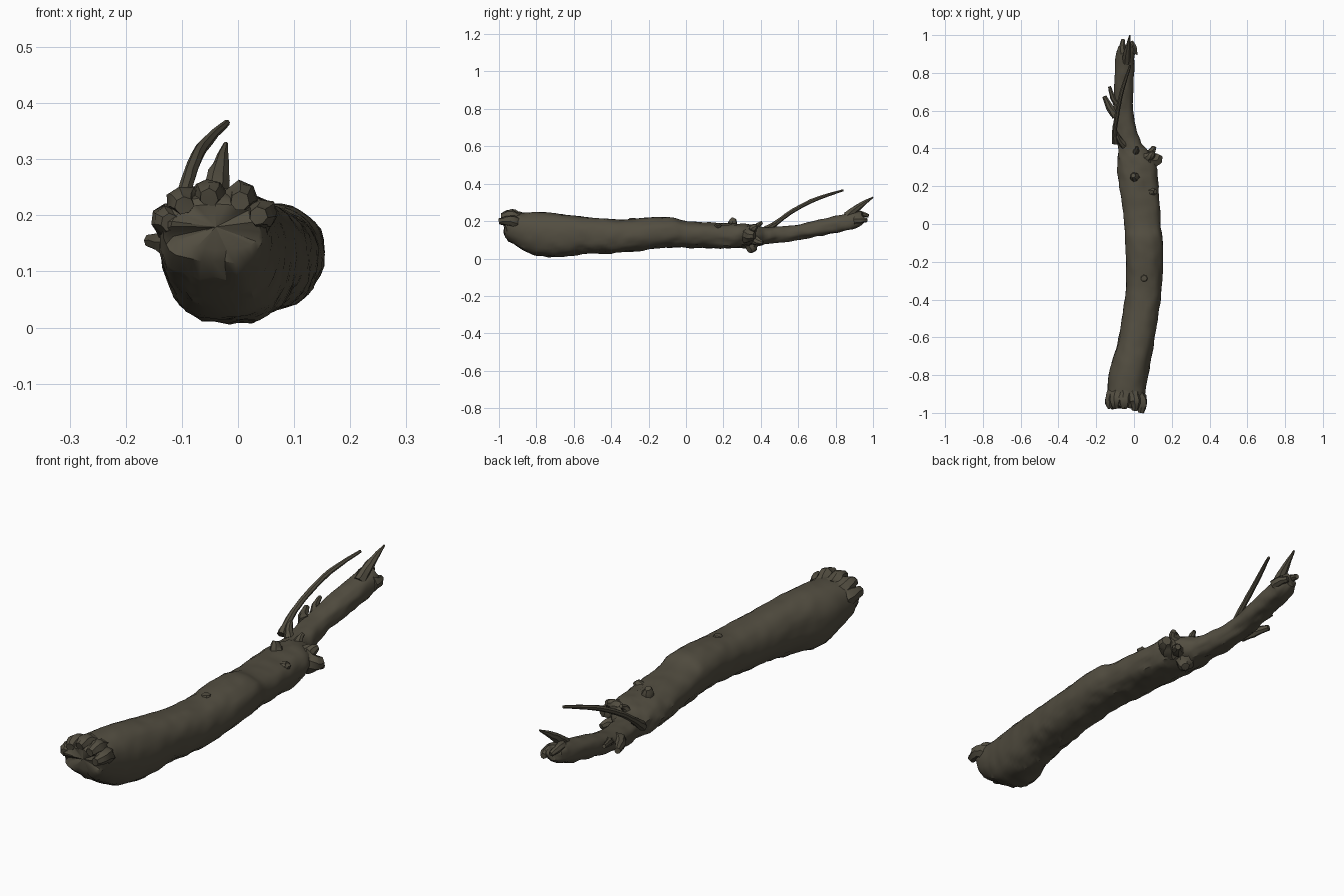
import bpy, bmesh, math
from mathutils import Vector, noise

cube = bpy.data.objects.get("Cube")
if cube:
    bpy.data.objects.remove(cube)

bark = bpy.data.materials.new("dark_bark")
bark.use_nodes = True
colour = (0.085, 0.075, 0.052, 1)
bark.diffuse_color = colour
shader = next(node for node in bark.node_tree.nodes if node.type == 'BSDF_PRINCIPLED')
shader.inputs["Base Color"].default_value = colour
shader.inputs["Roughness"].default_value = 0.9


def skin(name, rings):
    """Join equal rings of points into a closed, capped skin."""
    bm = bmesh.new()
    loops = [[bm.verts.new(point) for point in ring] for ring in rings]
    sides = len(loops[0])
    for lower, upper in zip(loops, loops[1:]):
        for i in range(sides):
            j = (i + 1) % sides
            bm.faces.new((lower[i], lower[j], upper[j], upper[i]))
    for loop in (loops[0], loops[-1]):
        middle = bm.verts.new(sum((vert.co for vert in loop), Vector()) / sides)
        for i in range(sides):
            bm.faces.new((loop[i], loop[(i + 1) % sides], middle))
    bmesh.ops.recalc_face_normals(bm, faces=bm.faces[:])
    mesh = bpy.data.meshes.new(name)
    bm.to_mesh(mesh)
    bm.free()
    mesh.materials.append(bark)
    obj = bpy.data.objects.new(name, mesh)
    bpy.context.collection.objects.link(obj)
    bpy.ops.object.select_all(action='DESELECT')
    obj.select_set(True)
    bpy.context.view_layer.objects.active = obj
    bpy.ops.object.shade_smooth_by_angle(angle=math.radians(35))


def spline(rows, t):
    """Smooth interpolation through rows of numbers."""
    i = min(int(t), len(rows) - 2)
    f = t - i
    near = [rows[max(0, min(k, len(rows) - 1))] for k in range(i - 1, i + 3)]
    return [q + f / 2 * (r - p + f * (2 * p - 5 * q + 4 * r - s + f * (3 * (q - r) + s - p)))
            for p, q, r, s in zip(*near)]


# Trunk outline: y, left edge, right edge, bottom, top
stations = [
    (-.97, -.12, .04, .14, .22),
    (-.94, -.14, .05, .09, .24),
    (-.78, -.13, .08, .01, .246),
    (-.6, -.08, .11, .02, .23),
    (-.35, -.045, .145, .036, .21),
    (-.1, -.045, .153, .055, .222),
    (.02, -.055, .14, .055, .197),
    (.3, -.085, .118, .06, .185),
    (.44, -.09, .035, .08, .165),
    (.6, -.11, -.005, .1, .182),
    (.82, -.1, 0, .138, .232),
    (.92, -.09, 0, .168, .25),
    (.95, -.07, -.02, .19, .24),
]


def trunk_frame(y):
    """Centre and half sizes of the trunk at a given y."""
    i = max(k for k, row in enumerate(stations[:-1]) if row[0] <= y)
    start, end = stations[i][0], stations[i + 1][0]
    along, left, right, low, high = spline(stations, i + (y - start) / (end - start))
    return Vector((left + right, along * 2, low + high)) / 2, (right - left) / 2, (high - low) / 2


def trunk_point(y, angle):
    """Point on the bark, with waves, lumps and torn ends."""
    centre, wide, tall = trunk_frame(y)
    c, s = math.cos(angle), math.sin(angle)
    squared = 0.88
    p = centre + Vector((wide * math.copysign(abs(c) ** squared, c), 0,
                         tall * math.copysign(abs(s) ** squared, s)))
    knotty = math.exp(-((y - .32) / .15) ** 2)
    rough = 0.004 + 0.004 * max(0, -s) + 0.005 * knotty
    waves = noise.noise(Vector((p.x, p.y / 2, p.z)) * 14)
    lumps = noise.noise(Vector((p.x, p.y / 2, p.z)) * 38)
    p += Vector((c, 0, s)) * rough * (waves + lumps)
    if abs(y) > .92:
        p.y += 0.02 * noise.noise(p * 35)
    return p


def circle(count):
    return [math.tau * i / count for i in range(count)]


RINGS = 110
first, last = stations[0][0], stations[-1][0]
levels = [first + (last - first) * k / RINGS for k in range(RINGS + 1)]
skin("trunk", [[trunk_point(y, a) for a in circle(32)] for y in levels])


def twig(name, points, radii):
    """Tapered, slightly gnarled tube along a path."""
    rows = [(*point, radius) for point, radius in zip(points, radii)]
    count = (len(rows) - 1) * 4
    path = [spline(rows, k / 4) for k in range(count + 1)]
    rings = []
    for k, (*spot, radius) in enumerate(path):
        way = Vector(path[min(k + 1, count)][:3]) - Vector(path[max(k - 1, 0)][:3])
        u = way.cross(Vector((1, 0.2, 0.1))).normalized()
        v = way.cross(u).normalized()
        ring = [Vector(spot) + radius * (u * math.cos(a) + v * math.sin(a)) for a in circle(7)]
        rings.append([p + 0.2 * radius * noise.noise_vector(p * 40) for p in ring])
    skin(name, rings)


def stub(name, y, degrees, length, radius, lean):
    """Broken stub leaving the bark outwards and leaning along the trunk."""
    angle = math.radians(degrees)
    surface = trunk_point(y, angle)
    base = trunk_frame(y)[0].lerp(surface, .7)
    out = Vector((math.cos(angle), 0, math.sin(angle)))
    tip = surface + out * length + Vector((0, lean, 0))
    twig(name, [base, surface.lerp(tip, .4), tip], [radius, radius * .7, radius * .4])


# Long upright twig and the spike at the thin end
twig("long_twig",
     [(-.098, .43, .15), (-.102, .5, .205), (-.09, .58, .26), (-.065, .7, .32), (-.02, .84, .365)],
     [.02, .013, .012, .011, .006])
twig("end_spike", [(-.04, .86, .225), (-.034, .92, .275), (-.022, 1, .328)], [.026, .018, .004])

# Broken stubs: y, angle around the trunk, length, radius, lean along y
for row in [
    ("side_stub", .58, 170, .05, .03, .1),
    ("side_stub", .64, 150, .03, .02, .09),
    ("side_stub", .42, 130, .04, .024, .06),
    ("top_stub", .24, 100, .03, .03, .01),
    ("top_stub", .37, 80, .02, .02, .03),
    ("knot", .17, 45, .01, .025, 0),
    ("knot", -.29, 90, .004, .025, 0),
    ("broken_branch", .32, 0, .025, .05, .04),
    ("broken_branch", .34, 35, .025, .03, .03),
    ("broken_branch", .35, -25, .03, .03, .05),
    ("under_knot", .34, -80, .025, .045, .015),
    ("end_splinter", .9, 0, -.02, .03, .06),
    ("end_splinter", .9, 110, -.02, .025, .07),
]:
    stub(*row)

# Torn rim of the thick end, longest towards the right
for k, degrees in enumerate(range(30, 180, 32)):
    stub("rim_splinter", -.9, degrees, -.012, .042, -.09 + .012 * min(k, 2))
